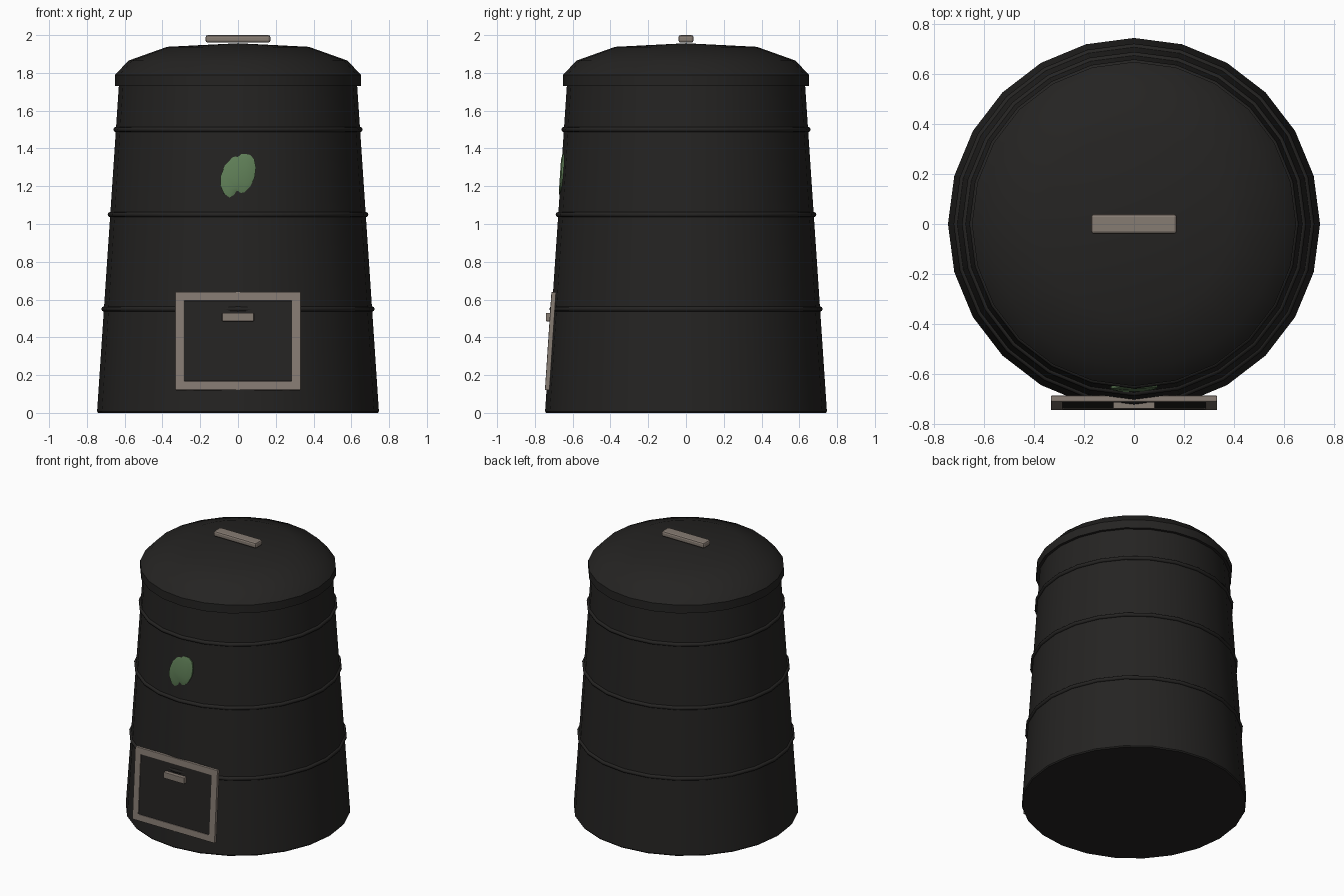
import bpy, bmesh, math
from mathutils import Matrix, Vector

if "Cube" in bpy.data.objects:
    bpy.data.objects.remove(bpy.data.objects["Cube"])

SIDES = 24
SLOPE = (0.746 - 0.631) / 1.73      # wall taper per unit of height


def wall(z):
    return 0.746 - SLOPE * z


def material(name, rgb):
    m = bpy.data.materials.new(name)
    m.diffuse_color = (*rgb, 1)
    m.use_nodes = True
    m.node_tree.nodes["Principled BSDF"].inputs["Base Color"].default_value = m.diffuse_color
    return m


DARK = material("dark_plastic", (0.018, 0.017, 0.016))
TAN = material("warm_grey", (0.24, 0.2, 0.17))
GREEN = material("leaf_green", (0.115, 0.21, 0.095))


def finish(name, bm, mat, bevel=0, smooth=None):
    bmesh.ops.recalc_face_normals(bm, faces=bm.faces)
    me = bpy.data.meshes.new(name)
    bm.to_mesh(me)
    bm.free()
    me.materials.append(mat)
    ob = bpy.data.objects.new(name, me)
    bpy.context.collection.objects.link(ob)
    if bevel:
        b = ob.modifiers.new("bevel", "BEVEL")
        b.width, b.segments = bevel, 2
    if smooth:
        bpy.ops.object.select_all(action="DESELECT")
        bpy.context.view_layer.objects.active = ob
        ob.select_set(True)
        bpy.ops.object.shade_smooth_by_angle(angle=math.radians(smooth))
    return ob


def lathe(name, profile, mat, closed=False, smooth=30):
    """Spin (radius, z) points round z; open profiles are capped at both ends."""
    bm = bmesh.new()
    rings = []
    for r, z in profile:
        if r == 0:
            rings.append([bm.verts.new((0, 0, z))] * SIDES)
        else:
            rings.append([bm.verts.new((r * math.cos(a), r * math.sin(a), z))
                          for a in (math.tau * i / SIDES for i in range(SIDES))])
    pairs = list(zip(rings, rings[1:])) + ([(rings[-1], rings[0])] if closed else [])
    for lo, hi in pairs:
        for i in range(SIDES):
            j = (i + 1) % SIDES
            bm.faces.new(list(dict.fromkeys((lo[i], lo[j], hi[j], hi[i]))))
    if not closed:
        for ring in (rings[0], rings[-1]):
            if ring[0] is not ring[1]:
                bm.faces.new(ring)
    return finish(name, bm, mat, smooth=smooth)


def prism(name, loops, y0, y1, mat, bevel=0):
    """Extrude an (x, z) outline from y0 to y1; a second outline makes a hole."""
    bm = bmesh.new()
    front = [[bm.verts.new((x, y0, z)) for x, z in lp] for lp in loops]
    if len(front) == 1:
        faces = [bm.faces.new(front[0])]
    else:
        o, n = front
        faces = [bm.faces.new((o[i], o[(i + 1) % 4], n[(i + 1) % 4], n[i])) for i in range(4)]
    ext = bmesh.ops.extrude_face_region(bm, geom=faces, use_keep_orig=True)
    bmesh.ops.translate(bm, vec=(0, y1 - y0, 0),
                        verts=[v for v in ext["geom"] if isinstance(v, bmesh.types.BMVert)])
    return finish(name, bm, mat, bevel)


def rect(x, z0, z1):
    return [(-x, z0), (x, z0), (x, z1), (-x, z1)]


def lean(ob, z):
    """Lay a part built around y = 0 against the tapered front wall at height z."""
    ob.matrix_world = (Matrix.Translation((0, -wall(z), z))
                       @ Matrix.Rotation(-math.atan(SLOPE), 4, "X"))


# tapered bin body
lathe("bin_body", [(0.74, 0), (0.746, 0.008), (wall(1.75), 1.75)], DARK)

# raised hoops round the body
for i, z in enumerate((0.55, 1.05, 1.5)):
    ring = [(wall(z) + 0.014 * math.cos(a), z + 0.014 * math.sin(a))
            for a in (math.tau * k / 8 for k in range(8))]
    lathe(f"hoop_{i + 1}", ring, DARK, closed=True, smooth=50)

# domed lid with a rim
lathe("lid", [(0.65, 1.73), (0.65, 1.79), (0.58, 1.865), (0.375, 1.938), (0, 1.957)],
      DARK)

# lid handle bar
prism("lid_handle", [rect(0.172, 1.96, 2.0)], -0.04, 0.04, TAN, 0.012)

# hatch: frame, panel and latch
lean(prism("hatch_frame", [rect(0.333, -0.26, 0.26), rect(0.286, -0.213, 0.213)],
           -0.009, 0.016, TAN, 0.004), 0.38)
lean(prism("hatch_panel", [rect(0.288, -0.215, 0.215)], -0.004, 0.014, DARK), 0.38)
prism("hatch_latch", [rect(0.084, 0.485, 0.53)], -0.742, -0.70, TAN, 0.004)

# leaf badge: thin domed shape with a notch at the bottom
outline = [(-0.045, 1.14), (-0.075, 1.162), (-0.094, 1.205), (-0.092, 1.255), (-0.07, 1.31),
           (-0.03, 1.352), (0.02, 1.371), (0.06, 1.369), (0.086, 1.345), (0.095, 1.30),
           (0.088, 1.245), (0.066, 1.2), (0.035, 1.168), (0.01, 1.163), (-0.008, 1.172),
           (-0.02, 1.155)]
bm = bmesh.new()
levels = [[bm.verts.new((x * s, y, (z - 1.26) * s)) for x, z in outline]
          for s, y in ((1, 0.02), (1, 0.002), (0.75, -0.005))]
for lo, hi in zip(levels, levels[1:]):
    for i in range(len(outline)):
        j = (i + 1) % len(outline)
        bm.faces.new((lo[i], lo[j], hi[j], hi[i]))
bm.faces.new(levels[0])
bm.faces.new(levels[-1])
lean(finish("leaf_badge", bm, GREEN, smooth=40), 1.26)
